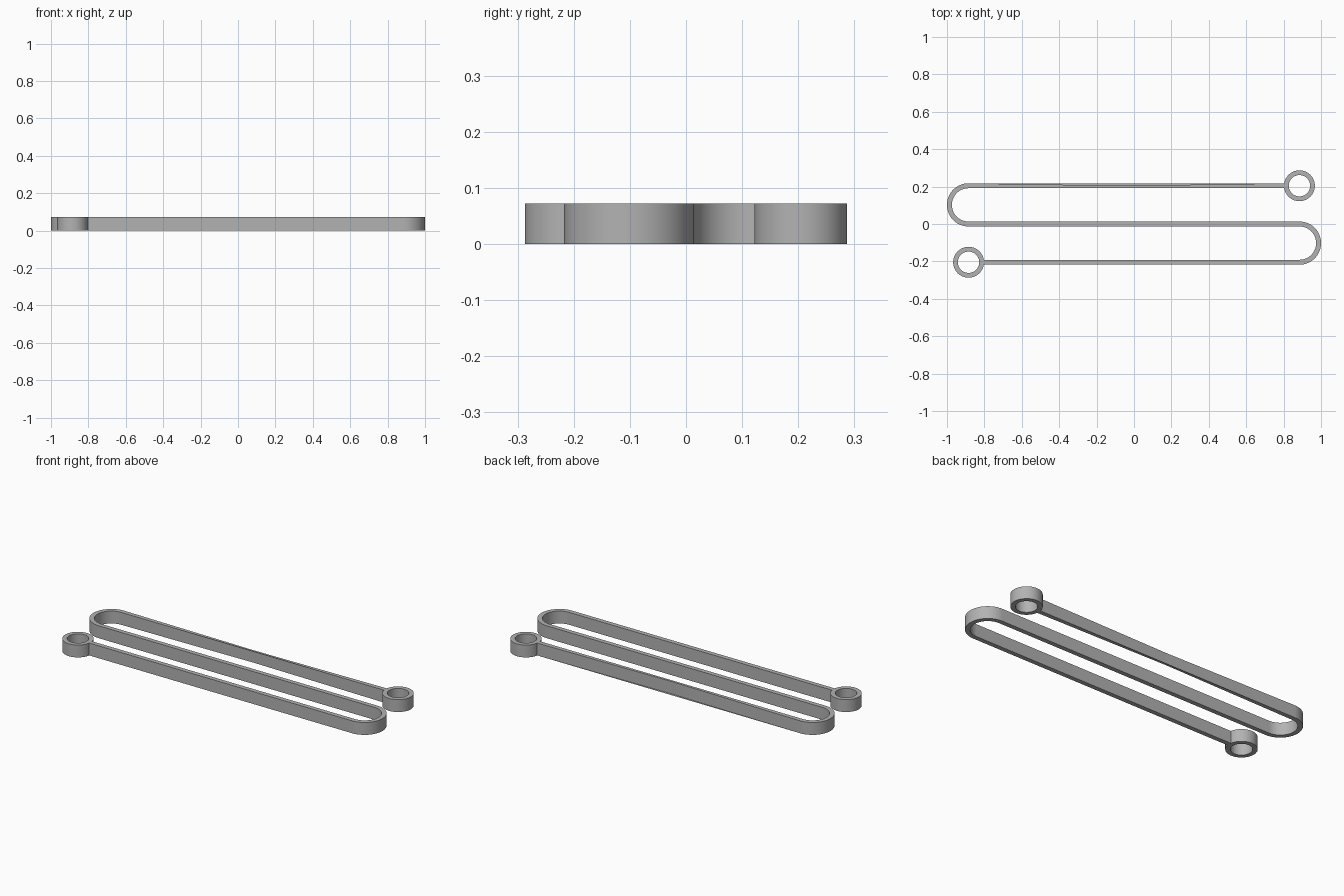
import bpy, bmesh, math

if "Cube" in bpy.data.objects:
    bpy.data.objects.remove(bpy.data.objects["Cube"])

HEIGHT = 0.072
HALF = 0.0132      # half thickness of the strip
PITCH = 0.2045     # distance between neighbouring runs
END_X = 1 - PITCH / 2 - HALF   # centre of the bends and the eyelets
RING_OUT, RING_IN = 0.0825, 0.057

grey = bpy.data.materials.new("plain grey")
grey.diffuse_color = (0.45, 0.45, 0.45, 1)
grey.use_nodes = True
grey.node_tree.nodes["Principled BSDF"].inputs["Base Color"].default_value = grey.diffuse_color


def band(name, left, right, closed=False):
    """Solid wall of constant height between two matching outlines."""
    bm = bmesh.new()
    rows = [[bm.verts.new((x, y, z)) for z in (0, HEIGHT) for x, y in (l, r)]
            for l, r in zip(left, right)]
    pairs = list(zip(rows, rows[1:]))
    if closed:
        pairs.append((rows[-1], rows[0]))
    for a, b in pairs:
        for i, j in ((0, 1), (1, 3), (3, 2), (2, 0)):
            bm.faces.new((a[i], a[j], b[j], b[i]))
    if not closed:
        for r in (rows[0], rows[-1]):
            bm.faces.new((r[0], r[1], r[3], r[2]))
    bmesh.ops.recalc_face_normals(bm, faces=bm.faces)
    mesh = bpy.data.meshes.new(name)
    bm.to_mesh(mesh)
    bm.free()
    mesh.materials.append(grey)
    ob = bpy.data.objects.new(name, mesh)
    bpy.context.collection.objects.link(ob)
    bpy.ops.object.select_all(action='DESELECT')
    ob.select_set(True)
    bpy.context.view_layer.objects.active = ob
    bpy.ops.object.shade_smooth_by_angle(angle=math.radians(30))


def arc(cx, cy, r, start, sweep, n):
    return [(cx + r * math.cos(start + sweep * i / n),
             cy + r * math.sin(start + sweep * i / n)) for i in range(n + 1)]


# Serpentine strip: front run, right bend, middle run, left bend, back run
def strip_side(offset):
    tip = END_X - math.sqrt(RING_OUT ** 2 - HALF ** 2) + 0.0005
    r = PITCH / 2
    return ([(-tip, -PITCH - offset)]
            + arc(END_X, -r, r + offset, -math.pi / 2, math.pi, 40)
            + arc(-END_X, r, r - offset, -math.pi / 2, -math.pi, 40)
            + [(tip, PITCH + offset)])


band("serpentine_strip", strip_side(HALF), strip_side(-HALF))

# Round eyelets at the two free ends
for name, s in (("front_eyelet", -1), ("back_eyelet", 1)):
    outer, inner = (arc(s * END_X, s * PITCH, r, 0, 2 * math.pi, 64)[:-1]
                    for r in (RING_OUT, RING_IN))
    band(name, outer, inner, closed=True)
